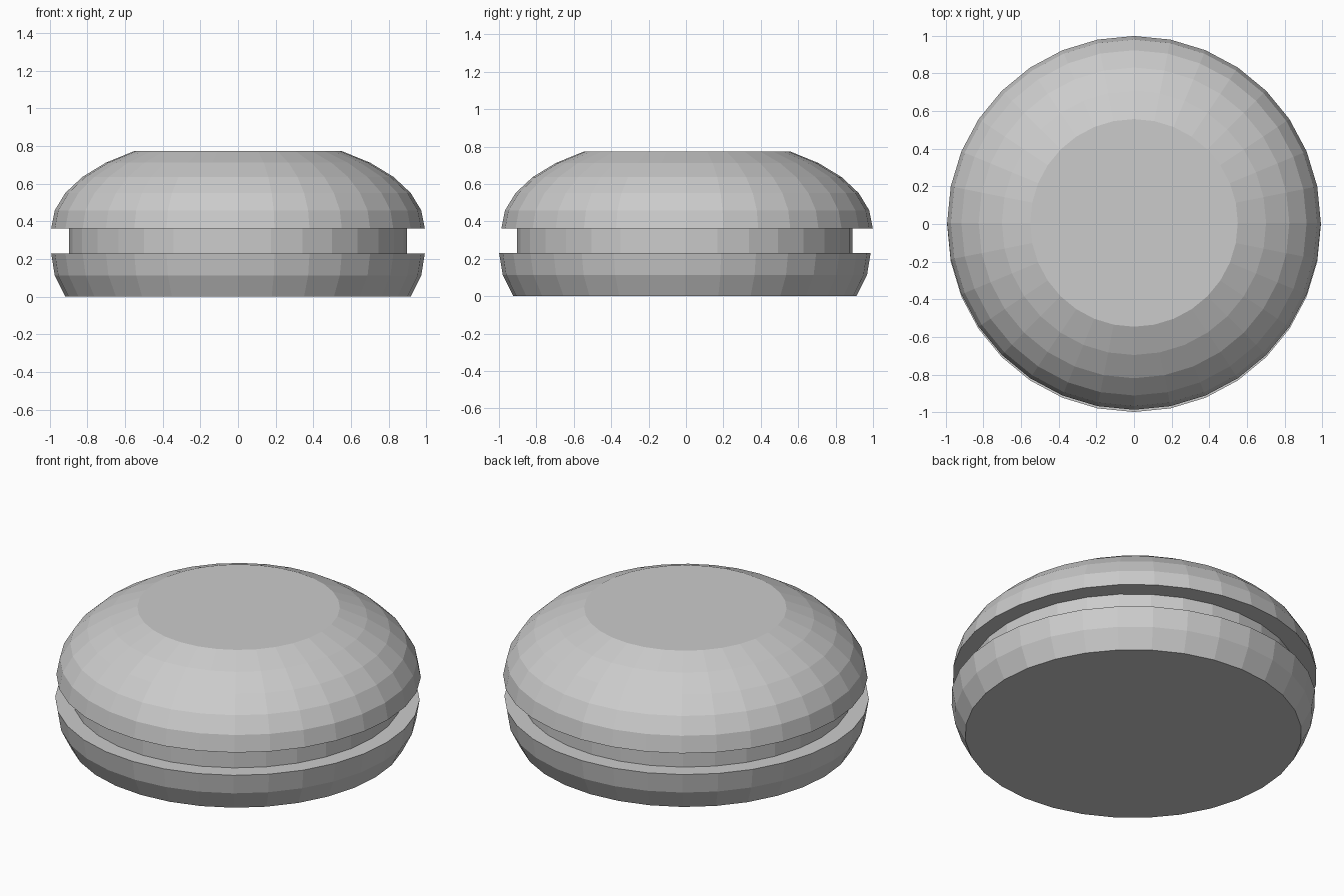
import bpy, bmesh, math

if "Cube" in bpy.data.objects:
    bpy.data.objects.remove(bpy.data.objects["Cube"])

SEGMENTS = 32
STEP = math.radians(11.25)
RADIUS = 0.993

grey = bpy.data.materials.new("light_grey")
grey.diffuse_color = (0.6, 0.6, 0.6, 1)
grey.use_nodes = True
grey.node_tree.nodes["Principled BSDF"].inputs["Base Color"].default_value = grey.diffuse_color


def turned_solid(name, profile, y):
    """Closed flat-faced solid of revolution from (radius, z), bottom to top."""
    bm = bmesh.new()
    rings = []
    for r, z in profile:
        angles = [2 * math.pi * i / SEGMENTS for i in range(SEGMENTS)]
        rings.append([bm.verts.new((r * math.cos(a), r * math.sin(a), z)) for a in angles])
    for low, high in zip(rings, rings[1:]):
        for i in range(SEGMENTS):
            j = (i + 1) % SEGMENTS
            bm.faces.new((low[i], low[j], high[j], high[i]))
    bm.faces.new(rings[0][::-1])
    bm.faces.new(rings[-1])
    mesh = bpy.data.meshes.new(name)
    bm.to_mesh(mesh)
    bm.free()
    mesh.materials.append(grey)
    obj = bpy.data.objects.new(name, mesh)
    obj.location.y = y
    bpy.context.collection.objects.link(obj)


def dome(z, height, steps):
    """Elliptical profile starting at the widest ring."""
    return [(RADIUS * math.cos(k * STEP), z + height * math.sin(k * STEP)) for k in steps]


# Lower shell, tapering down to the flat base
turned_solid("lower_shell", dome(0.23, 0.601, (-2, -1, 0)), -0.006)
# Recessed band between the shells
turned_solid("groove_band", [(0.897, 0.23), (0.897, 0.362)], -0.006)
# Upper shell, a flattened dome with a cut-off top
turned_solid("upper_shell", dome(0.362, 0.495, range(6)), 0.006)
